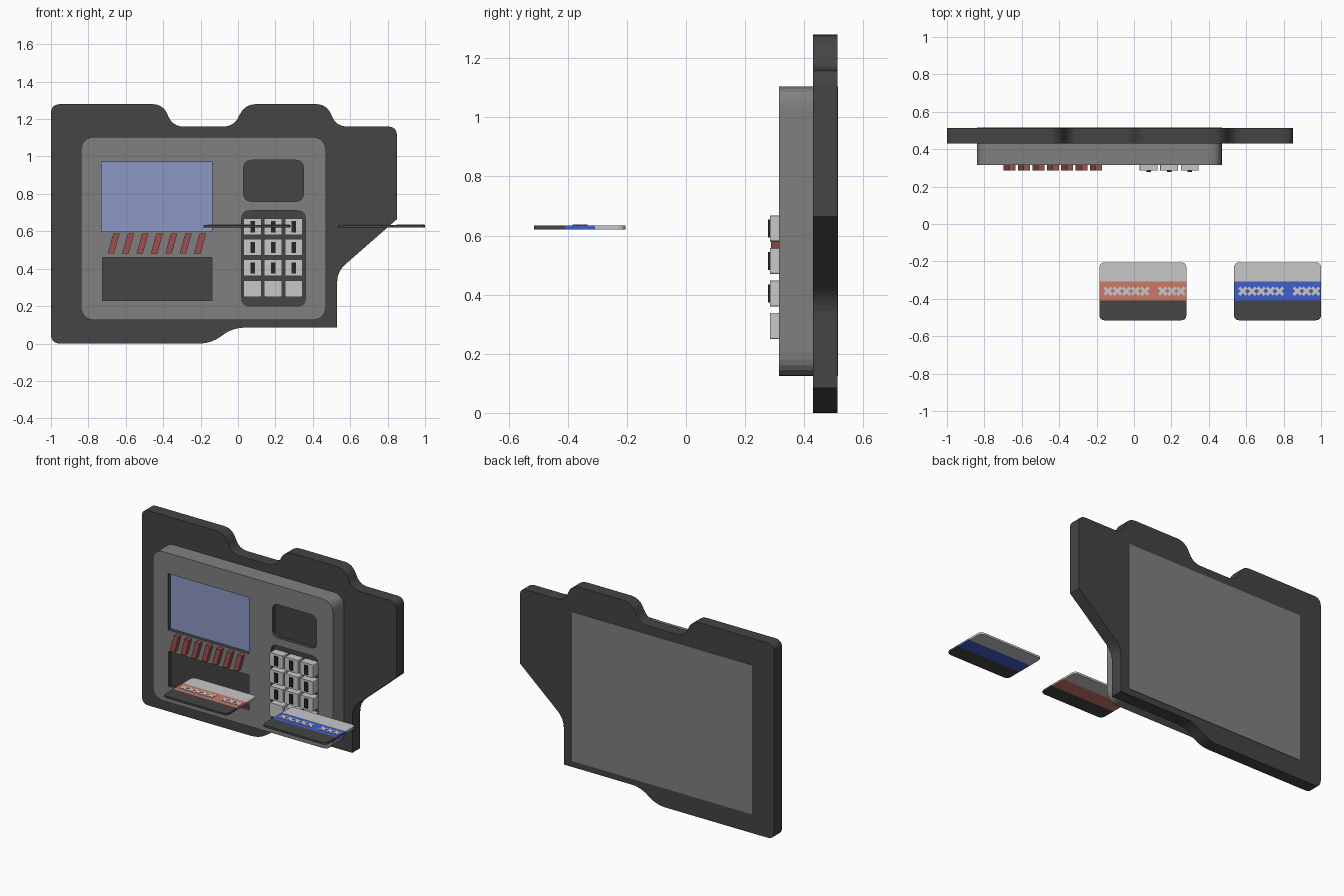
import bpy, bmesh, math
from mathutils import Matrix, Vector

if "Cube" in bpy.data.objects:
    bpy.data.objects.remove(bpy.data.objects["Cube"])


def material(name, r, g, b):
    m = bpy.data.materials.new(name)
    m.use_nodes = True
    m.diffuse_color = (r, g, b, 1)
    m.node_tree.nodes["Principled BSDF"].inputs["Base Color"].default_value = (r, g, b, 1)
    return m


charcoal = material("charcoal", .058, .058, .058)
grey = material("mid grey", .216, .216, .216)
light = material("light grey", .58, .58, .58)
glass = material("screen blue", .262, .314, .578)
red = material("dull red", .35, .08, .08)
salmon = material("salmon", .6, .19, .14)
blue = material("royal blue", .054, .114, .62)
black = material("near black", .02, .02, .02)

UPRIGHT = Matrix.Rotation(math.pi / 2, 4, "X")


def rounded(points, steps=6):
    """Round each corner (x, y, radius) of an outline."""
    out = []
    for i, (x, y, r) in enumerate(points):
        p = Vector((x, y))
        if r == 0:
            out.append(p)
            continue
        before, after = Vector(points[i - 1][:2]), Vector(points[(i + 1) % len(points)][:2])
        a = p + (before - p).normalized() * r
        b = p + (after - p).normalized() * r
        for s in range(steps + 1):
            t = s / steps
            out.append(a * (1 - t) ** 2 + p * 2 * t * (1 - t) + b * t * t)
    return out


def rect(x0, x1, y0, y1, r=0):
    return rounded([(x0, y0, r), (x1, y0, r), (x1, y1, r), (x0, y1, r)])


def slab(name, outlines, low, high, mats, upright=True):
    """Extrude an outline, with any further outlines as holes, along y (or z if flat)."""
    curve = bpy.data.curves.new(name, "CURVE")
    curve.dimensions = "2D"
    curve.fill_mode = "BOTH"
    curve.extrude = (high - low) / 2
    for pts in outlines:
        spline = curve.splines.new("POLY")
        spline.points.add(len(pts) - 1)
        for sp, p in zip(spline.points, pts):
            sp.co = (p.x, p.y, 0, 1)
        spline.use_cyclic_u = True
    temp = bpy.data.objects.new(name + "_outline", curve)
    bpy.context.collection.objects.link(temp)
    bpy.context.view_layer.update()
    mesh = bpy.data.meshes.new_from_object(temp.evaluated_get(bpy.context.evaluated_depsgraph_get()))
    bpy.data.objects.remove(temp)
    mid = (low + high) / 2
    move = Matrix.Translation((0, mid, 0)) @ UPRIGHT if upright else Matrix.Translation((0, 0, mid))
    mesh.transform(move)
    bm = bmesh.new()
    bm.from_mesh(mesh)
    bmesh.ops.remove_doubles(bm, verts=bm.verts, dist=1e-5)
    bmesh.ops.recalc_face_normals(bm, faces=bm.faces)
    for f in bm.faces:
        f.smooth = False
        f.material_index = 0
    bm.to_mesh(mesh)
    bm.free()
    mesh.name = name
    mesh.materials.clear()
    for m in mats:
        mesh.materials.append(m)
    obj = bpy.data.objects.new(name, mesh)
    bpy.context.collection.objects.link(obj)
    return obj


# Back plate with its stepped outline, and the grey panel on its rear
plate = [(-1, 0, .05), (-.14, 0, .07), (-.03, .085, .068), (.53, .085, 0),
         (.53, .385, .06), (.85, .665, 0), (.85, 1.16, .05), (.525, 1.16, .06),
         (.475, 1.28, .06), (.035, 1.28, .065), (-.02, 1.16, .06),
         (-.35, 1.16, .06), (-.4, 1.28, .06), (-1, 1.28, .05)]
slab("back_plate", [rounded(plate)], .43, .512, [charcoal])
slab("rear_panel", [rect(-.84, .47, .125, 1.105)], .508, .515, [grey])

# Front panel with four recesses whose inner walls are dark
FRONT, FLOOR = .315, .345
housing = rect(-.84, .47, .125, 1.105, .08)
recesses = {
    "screen": ((-.73, -.14, .6, .97, 0), glass),
    "card_tray": ((-.725, -.14, .23, .46, 0), charcoal),
    "reader_window": ((.03, .35, .76, .98, .045), charcoal),
    "keypad_floor": ((.02, .36, .2, .71, .045), charcoal),
}
slab("housing", [housing], FLOOR, .43, [grey])
rim = slab("front_panel", [housing] + [rect(*r) for r, m in recesses.values()],
           FRONT, FLOOR, [grey, charcoal])
for f in rim.data.polygons:
    c = f.center
    if abs(f.normal.y) < .5 and -.8 < c.x < .43 and .16 < c.z < 1.06:
        f.material_index = 1
for name, (r, m) in recesses.items():
    slab(name, [rect(*r)], FLOOR - .005, FLOOR, [m])

# Slanted buttons below the screen
for i in range(7):
    x = -.697 + i * .077
    slant = rounded([(x, .48, 0), (x + .034, .48, 0), (x + .064, .588, 0), (x + .03, .588, 0)])
    slab(f"slanted_button_{i + 1}", [slant], .287, FRONT, [red])

# Keypad, with a plain raised mark on the upper three rows
for row in range(4):
    for col in range(3):
        x, z = .03 + col * .11, .58 - row * .11
        tag = f"{row + 1}_{col + 1}"
        slab("key_" + tag, [rect(x, x + .096, z, z + .088, .006)], .285, FLOOR, [light])
        if row < 3:
            slab("key_mark_" + tag, [rect(x + .036, x + .06, z + .014, z + .074)],
                 .277, .286, [black])


# Two striped cards floating in front
def card(name, x, stripe):
    obj = slab(name, [rect(x, x + .465, -.515, -.205, .03)], .621, .634,
               [charcoal, stripe, light], upright=False)
    bm = bmesh.new()
    bm.from_mesh(obj.data)
    for y in (-.41, -.308):
        bmesh.ops.bisect_plane(bm, geom=bm.verts[:] + bm.edges[:] + bm.faces[:],
                               plane_co=(0, y, 0), plane_no=(0, 1, 0))
    for f in bm.faces:
        y = f.calc_center_median().y
        f.material_index = (y > -.41) + (y > -.308)
    bm.to_mesh(obj.data)
    bm.free()
    # Row of crosses: a group of five, then a group of three
    for i in range(8):
        cx = x + .047 + i * .049 + (.046 if i > 4 else 0)
        for turn in (-1, 1):
            bar = slab(f"{name}_cross_{i + 1}", [rect(-.028, .028, -.008, .008)],
                       .633, .637, [light], upright=False)
            bar.data.transform(Matrix.Translation((cx, -.359, 0))
                               @ Matrix.Rotation(turn * math.pi / 4, 4, "Z"))


card("salmon_card", -.185, salmon)
card("blue_card", .535, blue)
